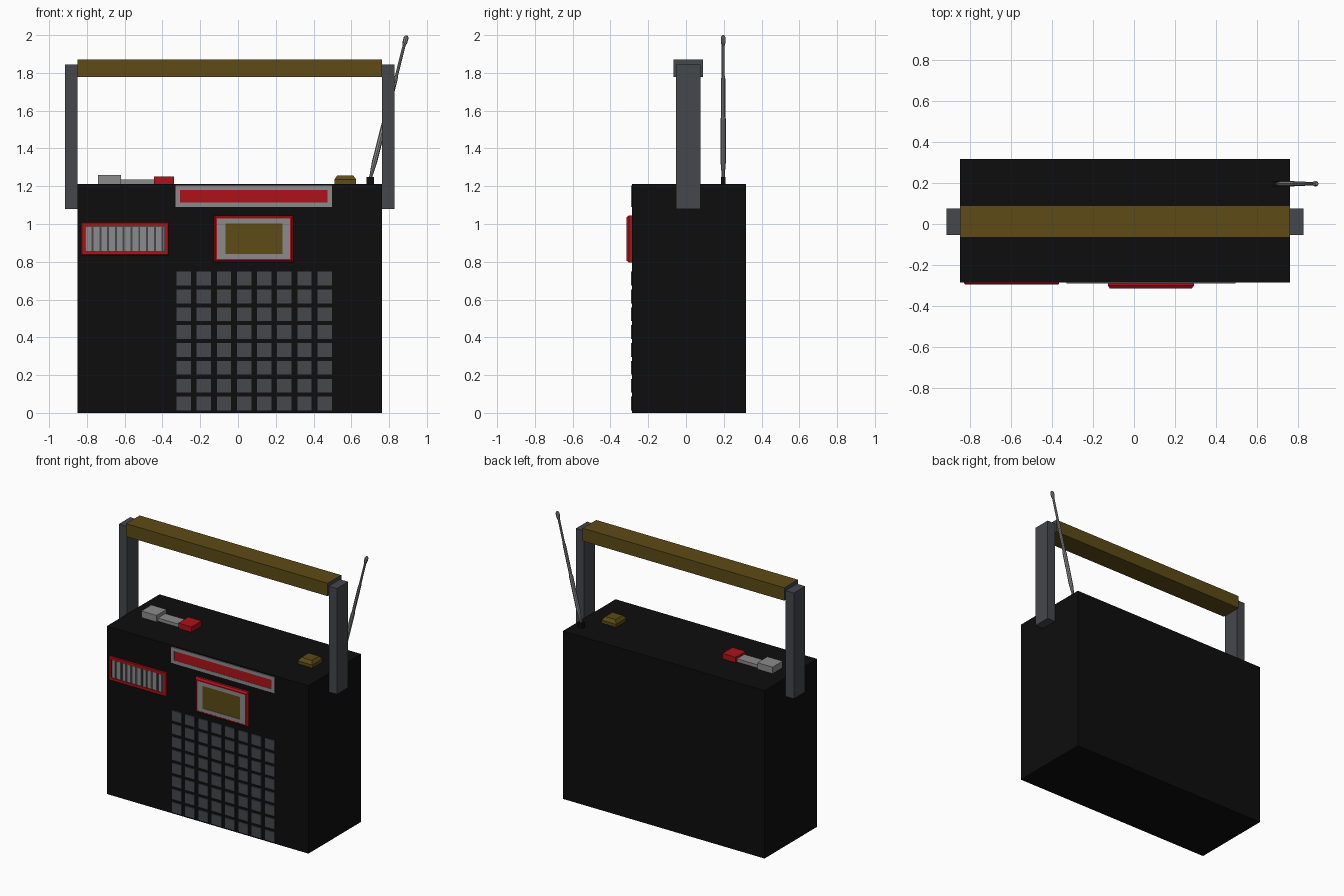
import bpy, bmesh
from math import pi, cos, sin
from mathutils import Vector

if "Cube" in bpy.data.objects:
    bpy.data.objects.remove(bpy.data.objects["Cube"])


def material(name, r, g, b):
    m = bpy.data.materials.new(name)
    m.diffuse_color = (r, g, b, 1)
    m.use_nodes = True
    m.node_tree.nodes["Principled BSDF"].inputs["Base Color"].default_value = m.diffuse_color
    return m


BLACK = material("black_plastic", 0.004, 0.004, 0.004)
DARK = material("dark_grey", 0.06, 0.063, 0.072)
SILVER = material("silver", 0.26, 0.26, 0.26)
RED = material("red", 0.42, 0.006, 0.01)
GOLD = material("gold", 0.11, 0.07, 0.008)


def finish(name, bm, mat):
    bmesh.ops.recalc_face_normals(bm, faces=bm.faces)
    me = bpy.data.meshes.new(name)
    bm.to_mesh(me)
    bm.free()
    me.materials.append(mat)
    ob = bpy.data.objects.new(name, me)
    bpy.context.collection.objects.link(ob)
    return ob


def add_box(bm, x, y, z):
    lo, size = Vector((x[0], y[0], z[0])), Vector((x[1] - x[0], y[1] - y[0], z[1] - z[0]))
    verts = bmesh.ops.create_cube(bm, size=1)["verts"]
    for v in verts:
        v.co = lo + (v.co + Vector((.5, .5, .5))) * size
    return verts


def box(name, x, y, z, mat):
    bm = bmesh.new()
    add_box(bm, x, y, z)
    return finish(name, bm, mat)


def frame(name, x, z, y, inset, mat, chamfer=0.0):
    """Rectangular ring on the front, y = (front, back), with optional sloped rim."""
    bm = bmesh.new()
    rings = []
    for d, yy in ((0, y[1]), (0, y[0] + chamfer), (chamfer * .7, y[0]), (inset, y[0]), (inset, y[1])):
        rings.append([bm.verts.new((px, yy, pz)) for px, pz in (
            (x[0] + d, z[0] + d), (x[1] - d, z[0] + d), (x[1] - d, z[1] - d), (x[0] + d, z[1] - d))])
    for a, b in zip(rings, rings[1:]):
        for i in range(4):
            j = (i + 1) % 4
            bm.faces.new((a[i], a[j], b[j], b[i]))
    bmesh.ops.remove_doubles(bm, verts=bm.verts, dist=1e-5)
    return finish(name, bm, mat)


FRONT, TOP = -0.285, 1.213
X0, X1 = -0.85, 0.763

# Case
box("case", (X0, X1), (FRONT, 0.317), (0, TOP), BLACK)

# Carrying handle: two posts, grip and grip end caps
box("handle_post_left", (X0 - 0.066, X0), (-0.053, 0.076), (1.08, 1.845), DARK)
box("handle_post_right", (X1, X1 + 0.065), (-0.053, 0.076), (1.08, 1.845), DARK)
box("handle_grip", (X0 + 0.002, X1 - 0.002), (-0.065, 0.09), (1.777, 1.87), GOLD)
box("grip_cap_left", (X0, X0 + 0.002), (-0.065, 0.09), (1.777, 1.87), DARK)
box("grip_cap_right", (X1 - 0.002, X1), (-0.065, 0.09), (1.777, 1.87), DARK)

# Speaker grille: 8 x 8 pads
bm = bmesh.new()
for c in range(8):
    for r in range(8):
        x, z = -0.325 + c * 0.1065, 0.013 + r * 0.0945
        add_box(bm, (x, x + 0.076), (-0.292, FRONT + 0.002), (z, z + 0.073))
finish("speaker_grille", bm, DARK)

# Tuning strip
frame("tuning_strip_frame", (-0.33, 0.497), (1.09, 1.205), (-0.292, FRONT + 0.002), 0.024, SILVER)
box("tuning_strip", (-0.306, 0.473), (-0.290, FRONT + 0.002), (1.114, 1.181), RED)

# Slatted vent
frame("vent_frame", (-0.83, -0.367), (0.834, 1.008), (-0.296, FRONT + 0.002), 0.022, RED, 0.005)
box("vent_back", (-0.808, -0.389), (-0.288, FRONT + 0.002), (0.856, 0.986), SILVER)
bm = bmesh.new()
bars = bmesh.new()
for i in range(10):
    x = -0.801 + i * 0.0412
    add_box(bm, (x, x + 0.024), (-0.294, -0.287), (0.858, 0.984))
    add_box(bars, (x + 0.026, x + 0.036), (-0.290, -0.287), (0.858, 0.984))
finish("vent_slats", bm, SILVER)
finish("vent_gaps", bars, DARK)

# Central display
frame("display_rim", (-0.128, 0.293), (0.796, 1.046), (-0.315, FRONT + 0.002), 0.018, RED, 0.014)
frame("display_bezel", (-0.110, 0.275), (0.814, 1.028), (-0.314, FRONT + 0.002), 0.026, SILVER)
box("display_bezel_left", (-0.085, -0.066), (-0.314, FRONT), (0.84, 1.002), SILVER)
box("display_bezel_right", (0.235, 0.25), (-0.314, FRONT), (0.84, 1.002), SILVER)
box("display_screen", (-0.066, 0.235), (-0.310, FRONT), (0.84, 1.002), GOLD)

# Slider switch on top
box("switch_block", (-0.742, -0.62), (-0.045, 0.07), (TOP - 0.002, 1.26), SILVER)
box("switch_bar", (-0.62, -0.446), (-0.03, 0.055), (TOP - 0.002, 1.236), SILVER)
box("switch_button", (-0.446, -0.34), (-0.045, 0.07), (TOP - 0.002, 1.252), RED)

# Gold button with sloped shoulders
bm = bmesh.new()
add_box(bm, (0.51, 0.626), (-0.045, 0.07), (TOP - 0.002, 1.235))
top = [f for f in bm.faces if f.calc_center_median().z > 1.234]
new = bmesh.ops.extrude_face_region(bm, geom=top)["geom"]
for v in (g for g in new if isinstance(g, bmesh.types.BMVert)):
    v.co = Vector((0.568 + (v.co.x - 0.568) * 0.72, 0.0125 + (v.co.y - 0.0125) * 0.72, 1.258))
bmesh.ops.delete(bm, geom=top, context="FACES_ONLY")
finish("gold_button", bm, GOLD)

# Telescopic antenna on a small socket
box("antenna_socket", (0.68, 0.72), (0.184, 0.21), (TOP - 0.002, 1.25), BLACK)
base, tip = Vector((0.699, 0.197, 1.235)), Vector((0.893, 0.197, 1.998))
length = (tip - base).length
rot = Vector((0, 0, 1)).rotation_difference(tip - base)
profile = [(0.008, 0), (0.009, .04), (0.014, .12), (0.014, .42), (0.011, .44), (0.011, .70),
           (0.008, .72), (0.008, .93), (0.013, .955), (0.013, .985), (0.007, 1)]
bm = bmesh.new()
rings = [[bm.verts.new(base + rot @ Vector((r * cos(i * pi / 4), r * sin(i * pi / 4), t * length)))
          for i in range(8)] for r, t in profile]
for a, b in zip(rings, rings[1:]):
    for i in range(8):
        j = (i + 1) % 8
        bm.faces.new((a[i], a[j], b[j], b[i]))
bm.faces.new(rings[0])
bm.faces.new(rings[-1])
finish("antenna", bm, SILVER)
